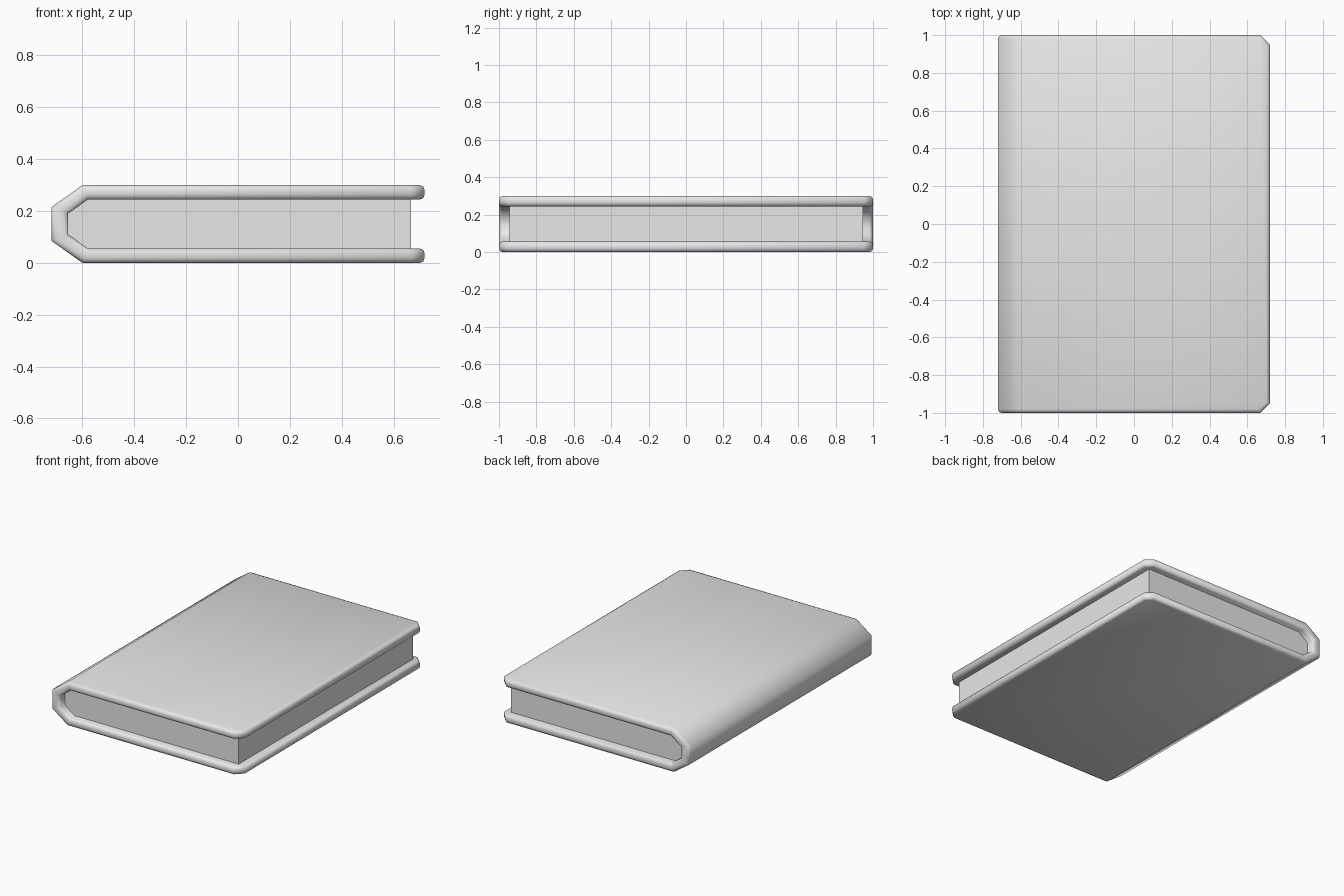
import bpy, bmesh, math

cube = bpy.data.objects.get("Cube")
if cube:
    bpy.data.objects.remove(cube, do_unlink=True)

grey = bpy.data.materials.new("light_grey")
grey.use_nodes = True
grey.diffuse_color = (0.8, 0.8, 0.8, 1)
grey.node_tree.nodes["Principled BSDF"].inputs["Base Color"].default_value = (0.8, 0.8, 0.8, 1)

HEIGHT = 0.3


def mirrored(half):
    """Complete an upper half profile with its mirror about mid height."""
    return half + [(x, HEIGHT - z) for x, z in reversed(half)]


def finish(name, bm):
    bmesh.ops.recalc_face_normals(bm, faces=bm.faces)
    mesh = bpy.data.meshes.new(name)
    bm.to_mesh(mesh)
    bm.free()
    mesh.materials.append(grey)
    obj = bpy.data.objects.new(name, mesh)
    bpy.context.collection.objects.link(obj)
    return obj


def extrude_along_y(bm, faces, depth):
    geom = bmesh.ops.extrude_face_region(bm, geom=faces)["geom"]
    moved = [g for g in geom if isinstance(g, bmesh.types.BMVert)]
    bmesh.ops.translate(bm, verts=moved, vec=(0, depth, 0))
    bmesh.ops.recalc_face_normals(bm, faces=bm.faces)
    bm.normal_update()


# Cover: folded board wrapping round the spine
outer = mirrored([(0.72, 0.3), (-0.6, 0.3), (-0.72, 0.215)])
inner = mirrored([(0.72, 0.244), (-0.58, 0.244), (-0.655, 0.19)])
bm = bmesh.new()
out_v = [bm.verts.new((x, -1, z)) for x, z in outer]
in_v = [bm.verts.new((x, -1, z)) for x, z in inner]
strip = [bm.faces.new((out_v[i], out_v[i + 1], in_v[i + 1], in_v[i]))
         for i in range(len(outer) - 1)]
extrude_along_y(bm, strip, 2)

# Clipped corners on the opening side
corners = [e for e in bm.edges
           if all(v.co.x > 0.7 for v in e.verts)
           and abs(e.verts[0].co.y - e.verts[1].co.y) < 0.01]
bmesh.ops.bevel(bm, geom=corners, offset=0.05, segments=1, affect='EDGES')
bm.normal_update()


# Rounded rim all round the board
def is_rim(f):
    return abs(f.normal.y) > 0.5 or (f.normal.x > 0.5 and f.calc_center_median().x > 0.5)


rim = [e for e in bm.edges
       if len(e.link_faces) == 2 and is_rim(e.link_faces[0]) != is_rim(e.link_faces[1])]
bmesh.ops.bevel(bm, geom=rim, offset=0.019, segments=2, profile=0.5, affect='EDGES')
cover = finish("cover", bm)
bpy.ops.object.select_all(action='DESELECT')
cover.select_set(True)
bpy.context.view_layer.objects.active = cover
bpy.ops.object.shade_smooth_by_angle(angle=math.radians(65))

# Page block, set back from the cover on three sides
pages = mirrored([(0.667, 0.246), (-0.581, 0.246), (-0.657, 0.191)])
bm = bmesh.new()
face = bm.faces.new([bm.verts.new((x, -0.945, z)) for x, z in pages])
extrude_along_y(bm, [face], 1.89)
finish("page_block", bm)
